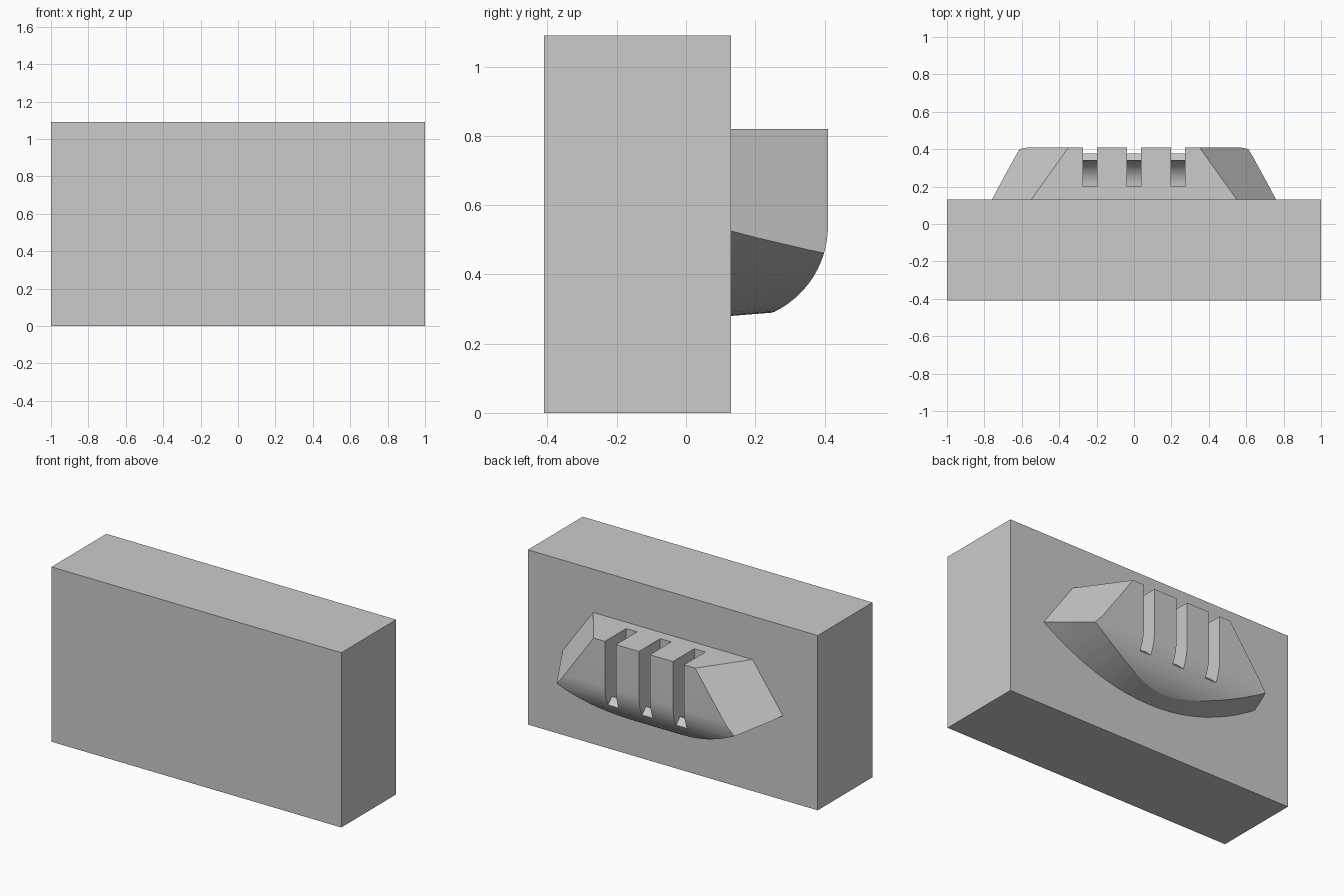
import bpy, bmesh, math
from mathutils import Vector

if "Cube" in bpy.data.objects:
    bpy.data.objects.remove(bpy.data.objects["Cube"])


def prism(name, a, b):
    """Solid between two matching loops of 3D points."""
    bm = bmesh.new()
    va = [bm.verts.new(p) for p in a]
    vb = [bm.verts.new(p) for p in b]
    n = len(a)
    bm.faces.new(va)
    bm.faces.new(vb[::-1])
    for i in range(n):
        bm.faces.new((va[i], vb[i], vb[(i + 1) % n], va[(i + 1) % n]))
    bmesh.ops.recalc_face_normals(bm, faces=bm.faces)
    me = bpy.data.meshes.new(name)
    bm.to_mesh(me)
    bm.free()
    ob = bpy.data.objects.new(name, me)
    bpy.context.collection.objects.link(ob)
    return ob


def along_x(name, profile, x0, x1):
    return prism(name, [(x0, y, z) for y, z in profile],
                 [(x1, y, z) for y, z in profile])


def arc(cy, cz, r, d0, d1, n):
    angles = [math.radians(d0 + (d1 - d0) * i / n) for i in range(n + 1)]
    return [(cy + r * math.cos(t), cz + r * math.sin(t)) for t in angles]


def boolean(ob, cutter, op):
    mod = ob.modifiers.new(op, 'BOOLEAN')
    mod.operation, mod.solver, mod.object = op, 'EXACT', cutter
    cutter.hide_render = True
    bpy.context.view_layer.objects.active = ob
    bpy.ops.object.modifier_apply(modifier=mod.name)
    bpy.data.objects.remove(cutter, do_unlink=True)


# Main block
along_x("block", [(-.41, 0), (.13, 0), (.13, 1.09), (-.41, 1.09)], -1, 1)

# Rounded grip on the back: side profile swept along x
profile = [(.13, .82), (.41, .82)] + arc(.134, .54, .276, 0, -90, 20) + [(.13, .264)]
grip = along_x("grip", profile, -1, 1)

# Slanted ends of the grip
bm = bmesh.new()
bm.from_mesh(grip.data)
for s in (-1, 1):
    cut = bmesh.ops.bisect_plane(
        bm, geom=bm.verts[:] + bm.edges[:] + bm.faces[:], clear_outer=True,
        plane_co=Vector((.55 * s, .13, .82)), plane_no=Vector((s, .714, .712)))
    edges = [e for e in cut["geom_cut"] if isinstance(e, bmesh.types.BMEdge)]
    bmesh.ops.contextual_create(bm, geom=edges)
bmesh.ops.recalc_face_normals(bm, faces=bm.faces)
bm.to_mesh(grip.data)
bm.free()

# Arched underside of the grip
def arch_loop(y):
    xs = [-1.2 + i * 0.08 for i in range(31)]
    low = [(x, y, .28 + .424 * x * x + .08 * (y - .13)) for x in xs]
    return low + [(1.2, y, 1.3), (-1.2, y, 1.3)]

boolean(grip, prism("arch_cutter", arch_loop(0), arch_loop(.6)), 'INTERSECT')

# Three finger slots with a raised lip
slot = ([(.2, .95)] + arc(.2, .46, .14, -90, -4, 12)
        + [(.38, .41), (.43, .36), (.55, .36), (.55, .95)])
for x in (-.235, 0, .235):
    boolean(grip, along_x("slot_cutter", slot, x - .038, x + .038), 'DIFFERENCE')

# Smooth curved faces, keep edges sharp
bpy.ops.object.select_all(action='DESELECT')
grip.select_set(True)
bpy.context.view_layer.objects.active = grip
bpy.ops.object.shade_smooth_by_angle(angle=math.radians(20))
